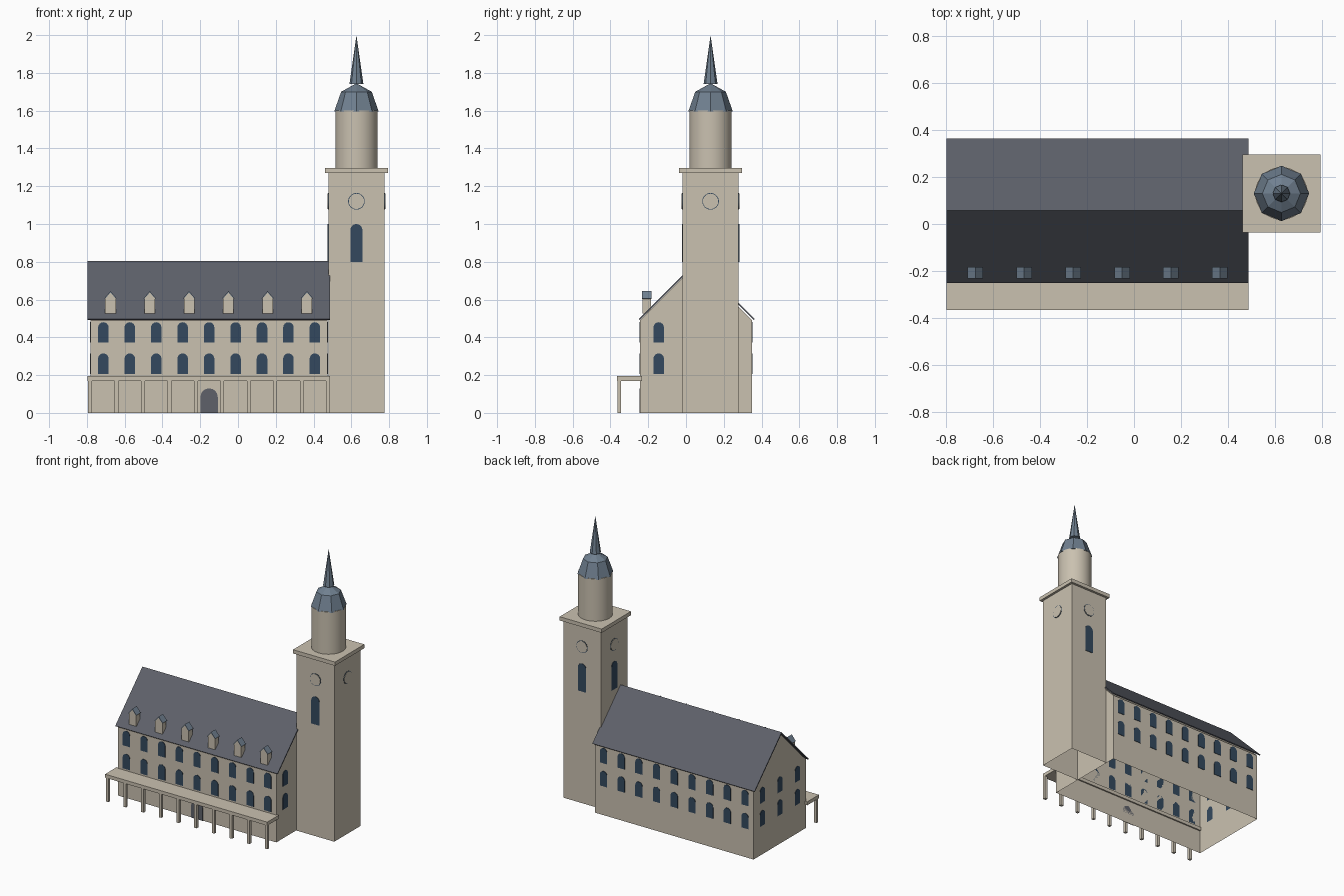
import bpy
import bmesh
from math import cos, sin, pi
from mathutils import Vector

if "Cube" in bpy.data.objects:
    bpy.data.objects.remove(bpy.data.objects["Cube"])


def material(name, hex_code):
    srgb = [int(hex_code[i:i + 2], 16) / 255 for i in (0, 2, 4)]
    lin = [c / 12.92 if c < 0.04 else ((c + 0.055) / 1.055) ** 2.4 for c in srgb]
    mat = bpy.data.materials.new(name)
    mat.use_nodes = True
    mat.diffuse_color = (*lin, 1)
    mat.node_tree.nodes["Principled BSDF"].inputs["Base Color"].default_value = (*lin, 1)
    return mat


STONE = material("sandstone", "CAC1B0")
ROOF = material("dark roof grey", "5E616A")
SLATE = material("slate blue", "708090")
GLASS = material("window blue", "34495E")

FRONT, BACK, LEFT, RIGHT = (0, -1), (0, 1), (1, 0), (-1, 0)


def finish(name, bm, mat):
    bmesh.ops.recalc_face_normals(bm, faces=bm.faces)
    mesh = bpy.data.meshes.new(name)
    bm.to_mesh(mesh)
    bm.free()
    mesh.materials.append(mat)
    obj = bpy.data.objects.new(name, mesh)
    bpy.context.collection.objects.link(obj)
    return obj


def prism(name, profile, origin, facing, depth, mat, open_bottom=False):
    """Extrude an upright (across, up) profile along a horizontal direction."""
    n = Vector((*facing, 0))
    u = Vector((-n.y, n.x, 0))
    bm = bmesh.new()
    verts = [bm.verts.new(Vector(origin) + u * a + Vector((0, 0, b))) for a, b in profile]
    base = bm.faces.new(verts)
    res = bmesh.ops.extrude_face_region(bm, geom=[base], use_keep_orig=True)
    moved = [v for v in res["geom"] if isinstance(v, bmesh.types.BMVert)]
    bmesh.ops.translate(bm, verts=moved, vec=n * depth)
    bmesh.ops.recalc_face_normals(bm, faces=bm.faces)
    if open_bottom:
        under = [f for f in bm.faces if f.normal.z < -0.9]
        bmesh.ops.delete(bm, geom=under, context="FACES")
    return finish(name, bm, mat)


def box(name, x, y, z, mat, open_bottom=False):
    pts = [(x[0], z[0]), (x[1], z[0]), (x[1], z[1]), (x[0], z[1])]
    return prism(name, pts, (0, y[1], 0), FRONT, y[1] - y[0], mat, open_bottom)


def arch(width, height):
    r = width / 2
    curve = [(r * cos(pi * i / 8), height - r + r * sin(pi * i / 8)) for i in range(9)]
    return [(-r, 0), (r, 0)] + curve


def disc(r):
    return [(r * cos(pi * i / 16), r * sin(pi * i / 16)) for i in range(32)]


def lathe(name, rings, sides, centre, mat):
    """Stack (radius, height) rings; a zero radius closes to a point."""
    bm = bmesh.new()
    for (r0, z0), (r1, z1) in zip(rings, rings[1:]):
        res = bmesh.ops.create_cone(bm, segments=sides, radius1=r0, radius2=r1,
                                    depth=z1 - z0, cap_ends=False)
        for v in res["verts"]:
            v.co += Vector((*centre, (z0 + z1) / 2))
    bmesh.ops.remove_doubles(bm, verts=bm.verts, dist=0.0005)
    rim = [e for e in bm.edges if e.is_boundary]
    bmesh.ops.holes_fill(bm, edges=rim, sides=sides)
    return finish(name, bm, mat)


# Hall walls with gables, and the thin pitched roof
X0, X1, Y0, Y1 = -0.78, 0.474, -0.243, 0.35
MID_X, MID_Y = (X0 + X1) / 2, (Y0 + Y1) / 2
prism("hall_walls", [(Y0, 0), (Y1, 0), (Y1, 0.49), (MID_Y, 0.787), (Y0, 0.49)],
      (X0, 0, 0), LEFT, X1 - X0, STONE, open_bottom=True)
prism("hall_roof", [(-0.25, 0.497), (0.057, 0.804), (0.364, 0.497),
                    (0.359, 0.492), (0.057, 0.793), (-0.245, 0.492)],
      (-0.797, 0, 0), LEFT, 1.284, ROOF)

# Two rows of arched windows on all hall walls
window = arch(0.056, 0.108)
for z in (0.207, 0.372):
    for i in range(9):
        x = MID_X + (i - 4) * 0.14
        prism("front_window", window, (x, Y0, z), FRONT, 0.003, GLASS)
        prism("back_window", window, (x, Y1, z), BACK, 0.003, GLASS)
    for i in (-1, 0, 1):
        y = MID_Y + i * 0.198
        prism("right_gable_window", window, (X0, y, z), RIGHT, 0.003, GLASS)
        if i < 0:
            prism("left_gable_window", window, (X1, y, z), LEFT, 0.003, GLASS)

prism("front_door", arch(0.092, 0.13), (MID_X, Y0, 0), FRONT, 0.004, ROOF)

# Arcade canopy on ten posts
box("canopy", (-0.797, 0.487), (-0.365, -0.233), (0.17, 0.195), STONE)
for i in range(10):
    x = MID_X + (i - 4.5) * 0.14
    box("canopy_post", (x - 0.01, x + 0.01), (-0.363, -0.343), (0, 0.17), STONE)

# Dormers along the front slope
for i in range(6):
    x = -0.155 + (i - 2.5) * 0.208
    prism("dormer", [(-0.028, 0.525), (0.028, 0.525), (0.028, 0.608), (0, 0.638), (-0.028, 0.608)],
          (x, -0.185, 0), FRONT, 0.044, STONE)
    prism("dormer_roof", [(-0.033, 0.606), (0, 0.645), (0.033, 0.606), (0.029, 0.604),
                          (0, 0.637), (-0.029, 0.604)],
          (x, -0.182, 0), FRONT, 0.05, SLATE)

# Square tower with its cornice slab
TX, TY, H = 0.627, 0.13, 0.149
box("tower", (TX - H, TX + H), (TY - H, TY + H), (0, 1.272), STONE, open_bottom=True)
box("tower_cornice", (TX - 0.166, TX + 0.166), (TY - 0.166, TY + 0.166), (1.27, 1.297), STONE)

# Clocks on every tower side, tall windows on three
for facing in (FRONT, BACK, LEFT, RIGHT):
    fx, fy = TX + facing[0] * H, TY + facing[1] * H
    prism("clock_rim", disc(0.044), (fx, fy, 1.12), facing, 0.002, GLASS)
    prism("clock_face", disc(0.0405), (fx, fy, 1.12), facing, 0.004, STONE)
    if facing != LEFT:
        prism("tower_window", arch(0.064, 0.2), (fx, fy, 0.8), facing, 0.003, GLASS)

# Round drum, eight-sided cap and spire
drum = lathe("tower_drum", [(0.112, 1.295), (0.112, 1.6)], 32, (TX, TY), STONE)
lathe("tower_cap", [(0.118, 1.595), (0.081, 1.7), (0, 1.745)], 8, (TX, TY), SLATE)
lathe("spire", [(0.037, 1.74), (0, 2.0)], 8, (TX, TY), SLATE)

bpy.ops.object.select_all(action="DESELECT")
drum.select_set(True)
bpy.context.view_layer.objects.active = drum
bpy.ops.object.shade_smooth_by_angle()
